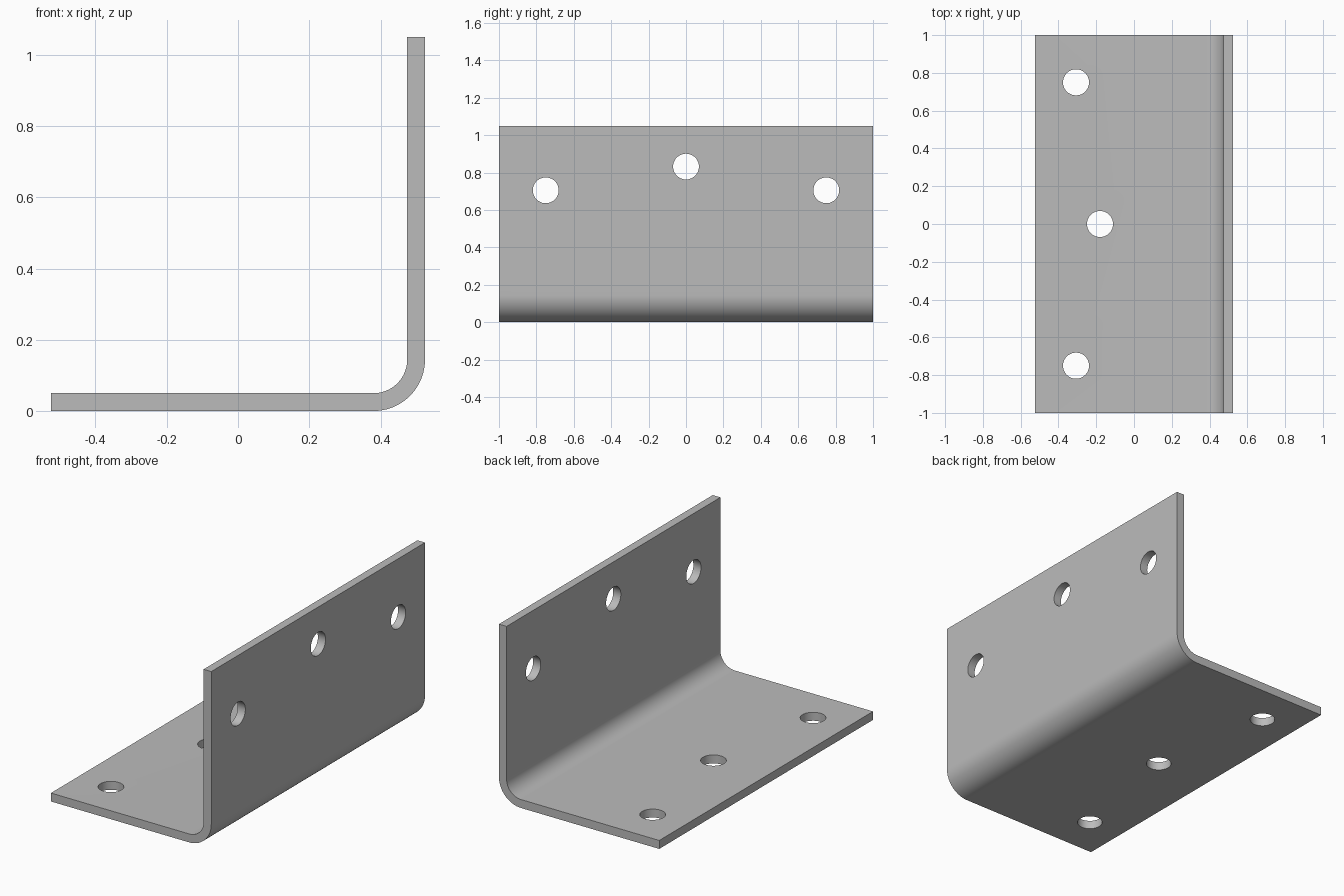
import bpy, bmesh, math
from mathutils import Matrix

cube = bpy.data.objects.get("Cube")
if cube:
    bpy.data.objects.remove(cube, do_unlink=True)

W = 0.525          # half width, also half height
T = 0.05           # sheet thickness
R = 0.145          # outer bend radius
HOLE = 0.069       # hole radius
NEAR, FAR = 0.705, 0.832   # hole distances from the outer corner
SPREAD = 0.75      # outer holes along the length

steel = bpy.data.materials.new("plain grey steel")
steel.use_nodes = True
grey = (0.5, 0.5, 0.5, 1)
steel.diffuse_color = grey
steel.node_tree.nodes["Principled BSDF"].inputs["Base Color"].default_value = grey


def make_object(name, bm):
    mesh = bpy.data.meshes.new(name)
    bmesh.ops.recalc_face_normals(bm, faces=bm.faces)
    bm.to_mesh(mesh)
    bm.free()
    mesh.materials.append(steel)
    obj = bpy.data.objects.new(name, mesh)
    bpy.context.collection.objects.link(obj)
    return obj


def bend(radius, steps=24):
    """Quarter arc from the base to the upright."""
    return [(W - R + radius * math.sin(a), R - radius * math.cos(a))
            for a in (math.pi / 2 * i / steps for i in range(steps + 1))]


# Bent sheet: L profile extruded along y
profile = [(-W, 0), *bend(R), (W, 2 * W), (W - T, 2 * W),
           *reversed(bend(R - T)), (-W, T)]
bm = bmesh.new()
face = bm.faces.new([bm.verts.new((x, -1, z)) for x, z in profile])
ext = bmesh.ops.extrude_face_region(bm, geom=[face])
bmesh.ops.translate(bm, vec=(0, 2, 0),
                    verts=[v for v in ext["geom"] if isinstance(v, bmesh.types.BMVert)])
bracket = make_object("angle_bracket", bm)

# Hole cutters: three through the base, three through the upright
bm = bmesh.new()
for y in (-SPREAD, 0, SPREAD):
    base_x = W - (FAR if y else NEAR)
    wall_z = NEAR if y else FAR
    for place in (Matrix.Translation((base_x, y, T / 2)),
                  Matrix.Translation((W - T / 2, y, wall_z)) @ Matrix.Rotation(math.pi / 2, 4, 'Y')):
        bmesh.ops.create_cone(bm, cap_ends=True, segments=48, radius1=HOLE,
                              radius2=HOLE, depth=4 * T, matrix=place)
cutter = make_object("hole_cutters", bm)

# Drill the holes
drill = bracket.modifiers.new("screw holes", 'BOOLEAN')
drill.operation = 'DIFFERENCE'
drill.solver = 'EXACT'
drill.object = cutter
bpy.ops.object.select_all(action='DESELECT')
bpy.context.view_layer.objects.active = bracket
bracket.select_set(True)
bpy.ops.object.modifier_apply(modifier=drill.name)
bpy.data.objects.remove(cutter, do_unlink=True)

# Smooth bend and hole walls with crisp edges
bpy.ops.object.shade_smooth_by_angle(angle=math.radians(30))
